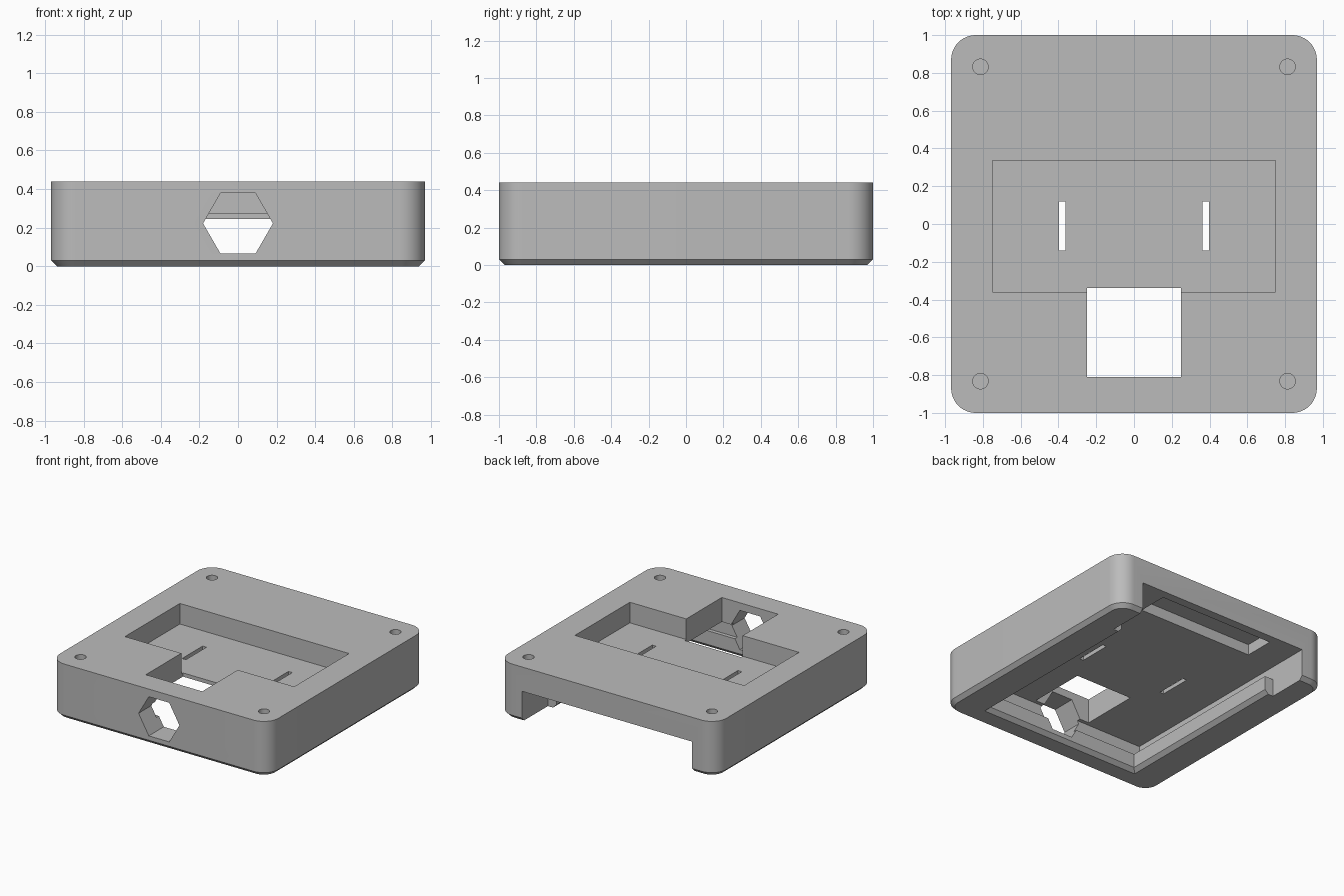
import bpy, bmesh, math

cube = bpy.data.objects.get("Cube")
if cube:
    bpy.data.objects.remove(cube, do_unlink=True)

HALF_X, HALF_Y, TOP = 0.968, 1.0, 0.44
CEILING, FLOOR = 0.245, 0.275     # underside and top of the thin panel
CHAMFER = 0.03
BELOW, BEHIND = -0.1, 1.1         # overshoot for clean cuts

plastic = bpy.data.materials.new("grey plastic")
plastic.use_nodes = True
GREY = (0.5, 0.5, 0.5, 1)
plastic.diffuse_color = GREY
plastic.node_tree.nodes["Principled BSDF"].inputs["Base Color"].default_value = GREY


def loft(name, rings):
    """Closed solid skinned through rings of matching points."""
    bm = bmesh.new()
    loops = [[bm.verts.new(p) for p in ring] for ring in rings]
    for a, b in zip(loops, loops[1:]):
        for i in range(len(a)):
            j = (i + 1) % len(a)
            bm.faces.new((a[i], a[j], b[j], b[i]))
    bm.faces.new(loops[0])
    bm.faces.new(loops[-1])
    bmesh.ops.recalc_face_normals(bm, faces=bm.faces)
    mesh = bpy.data.meshes.new(name)
    bm.to_mesh(mesh)
    bm.free()
    mesh.materials.append(plastic)
    obj = bpy.data.objects.new(name, mesh)
    bpy.context.collection.objects.link(obj)
    return obj


def rect(x0, x1, y0, y1, z):
    return [(x0, y0, z), (x1, y0, z), (x1, y1, z), (x0, y1, z)]


def box(name, x0, x1, y0, y1, z0, z1):
    return loft(name, [rect(x0, x1, y0, y1, z) for z in (z0, z1)])


def rounded(inset, z, radius=0.13, steps=12):
    r = radius - inset
    ring = []
    for k, (sx, sy) in enumerate([(1, 1), (-1, 1), (-1, -1), (1, -1)]):
        for i in range(steps + 1):
            a = math.pi / 2 * (k + i / steps)
            ring.append((sx * (HALF_X - radius) + r * math.cos(a),
                         sy * (HALF_Y - radius) + r * math.sin(a), z))
    return ring


def circle(x, y, z, r, n=32):
    return [(x + r * math.cos(2 * math.pi * i / n),
             y + r * math.sin(2 * math.pi * i / n), z) for i in range(n)]


# Rounded shell with a chamfered bottom edge
shell = loft("enclosure_shell", [rounded(CHAMFER, 0), rounded(0, CHAMFER), rounded(0, TOP)])

# Underside cavity, open at the back, with a retaining lip and chamfered mouth
cutters = [
    box("cavity", -0.755, 0.755, -0.84, BEHIND, 0.14, CEILING),
    box("lip_opening", -0.68, 0.68, -0.81, BEHIND, BELOW, 0.2),
    loft("mouth_chamfer", [rect(-h, h, -h - 0.13, BEHIND, z)
                           for h, z in ((0.72, -0.01), (0.68, CHAMFER))]),
    box("back_opening", -0.755, 0.755, 0.67, BEHIND, BELOW, 0.2),
    box("ceiling_recess", -0.505, 0.505, 0.69, 0.93, 0.2, 0.33),
    # Top pocket and square window
    box("top_pocket", -0.75, 0.75, -0.36, 0.335, FLOOR, 0.6),
    box("square_window", -0.25, 0.25, -0.81, -0.34, 0.1, 0.6),
]

# Hexagonal port through the front wall
hexagon = [(0.181 * math.cos(math.pi * i / 3), 0.222 + 0.181 * math.sin(math.pi * i / 3))
           for i in range(6)]
cutters.append(loft("hex_port", [[(x, y, z) for x, z in hexagon] for y in (-1.1, -0.8)]))

# Strap slots and corner screw holes
for s in (-1, 1):
    cutters.append(box("slot", s * 0.38 - 0.017, s * 0.38 + 0.017, -0.14, 0.12, 0.2, 0.4))
    for t in (-1, 1):
        cutters.append(loft("screw_hole", [circle(s * 0.813, t * 0.832, z, 0.041)
                                           for z in (0.14, 0.6)]))

for cutter in cutters:
    cutter.hide_render = True
    mod = shell.modifiers.new(cutter.name, "BOOLEAN")
    mod.operation = "DIFFERENCE"
    mod.solver = "EXACT"
    mod.object = cutter

# Bake the cuts and drop the cutters
bpy.context.view_layer.update()
graph = bpy.context.evaluated_depsgraph_get()
result = bpy.data.meshes.new_from_object(shell.evaluated_get(graph))
shell.modifiers.clear()
shell.data = result
for cutter in cutters:
    bpy.data.objects.remove(cutter, do_unlink=True)
result.materials.clear()
result.materials.append(plastic)
for face in result.polygons:
    face.material_index = 0

bpy.ops.object.select_all(action="DESELECT")
shell.select_set(True)
bpy.context.view_layer.objects.active = shell
bpy.ops.object.shade_smooth_by_angle(angle=math.radians(30))
